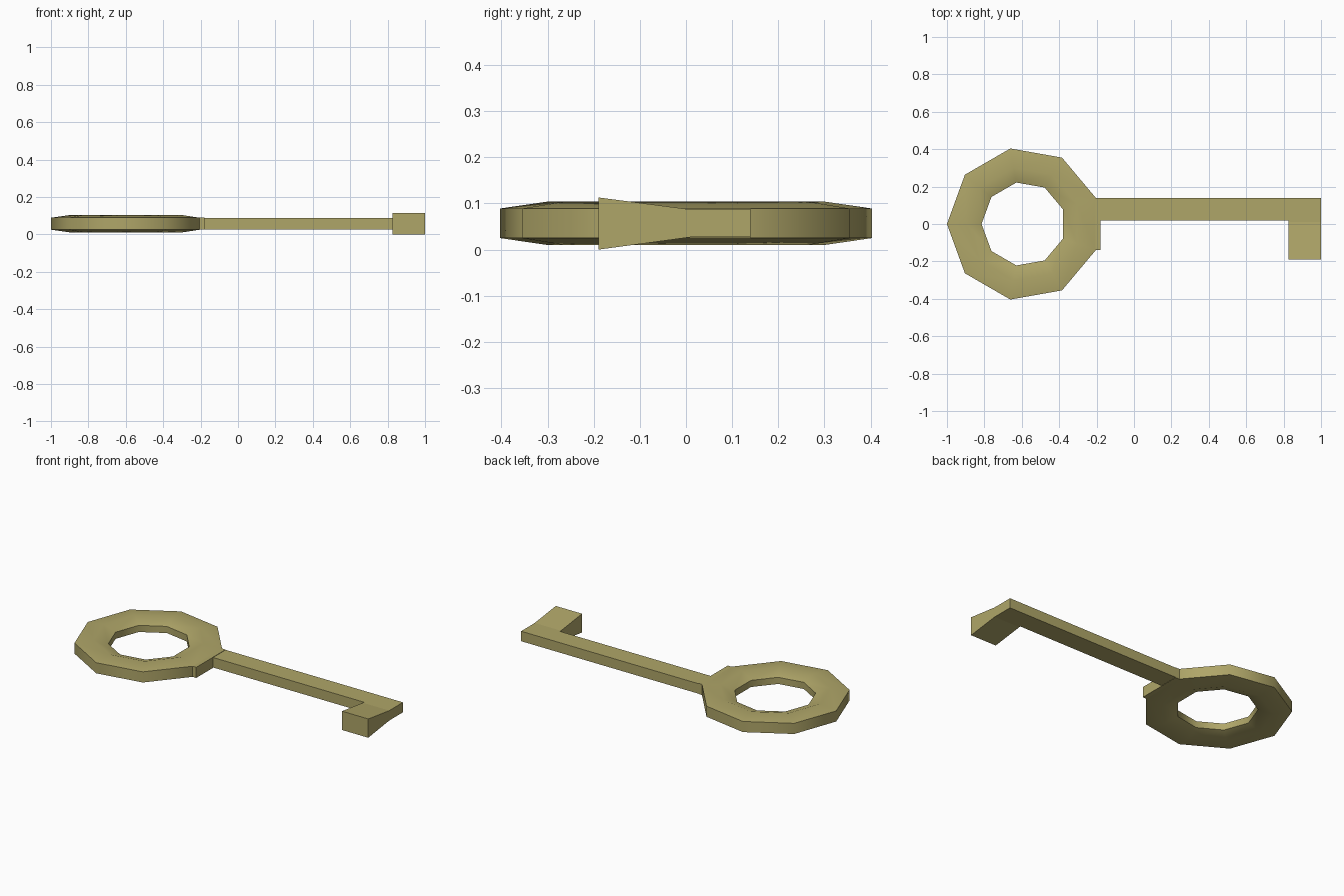
import bpy, bmesh
from math import cos, sin, pi, radians

if "Cube" in bpy.data.objects:
    bpy.data.objects.remove(bpy.data.objects["Cube"])

brass = bpy.data.materials.new("brass")
brass.diffuse_color = (0.43, 0.38, 0.14, 1)
brass.use_nodes = True
brass.node_tree.nodes["Principled BSDF"].inputs["Base Color"].default_value = brass.diffuse_color


def make(name, bm):
    bmesh.ops.recalc_face_normals(bm, faces=bm.faces)
    me = bpy.data.meshes.new(name)
    bm.to_mesh(me)
    bm.free()
    ob = bpy.data.objects.new(name, me)
    bpy.context.collection.objects.link(ob)
    me.materials.append(brass)
    return ob


def loft(name, loops, closed=False):
    """Join equal-sized loops of points; cap the ends unless closed."""
    bm = bmesh.new()
    rows = [[bm.verts.new(p) for p in loop] for loop in loops]
    n = len(rows[0])
    for a, b in zip(rows, rows[1:] + (rows[:1] if closed else [])):
        for i in range(n):
            j = (i + 1) % n
            bm.faces.new((a[i], a[j], b[j], b[i]))
    if not closed:
        bm.faces.new(rows[0])
        bm.faces.new(rows[-1])
    return make(name, bm)


def rect_y(x0, x1, y, z0, z1):
    return [(x0, y, z0), (x1, y, z0), (x1, y, z1), (x0, y, z1)]


MID = 0.057

# nine-sided ring handle with a six-sided cross-section
profile = [(0.41, -0.032), (0.41, 0.032), (0.305, 0.047),
           (0.225, 0.02), (0.225, -0.02), (0.305, -0.047)]
ring = loft("ring_handle",
            [[(-0.59 + r * cos(pi + k * 2 * pi / 9), r * sin(pi + k * 2 * pi / 9), MID + z)
              for r, z in profile] for k in range(9)], closed=True)
bpy.context.view_layer.objects.active = ring
ring.select_set(True)
bpy.ops.object.shade_smooth_by_angle(angle=radians(45))

# collar between ring and shaft
loft("collar", [rect_y(-0.206, -0.18, y, 0.025, 0.089) for y in (-0.14, 0.14)])

# straight shaft
loft("shaft", [rect_y(-0.18, 0.825, y, 0.027, 0.087) for y in (0.02, 0.14)])

# end of the shaft and the bit flaring thicker toward its tip
loft("bit", [rect_y(0.825, 1.0, 0.14, 0.027, 0.087),
             rect_y(0.825, 1.0, 0.01, 0.027, 0.087),
             rect_y(0.825, 1.0, -0.19, 0.0, 0.113)])
